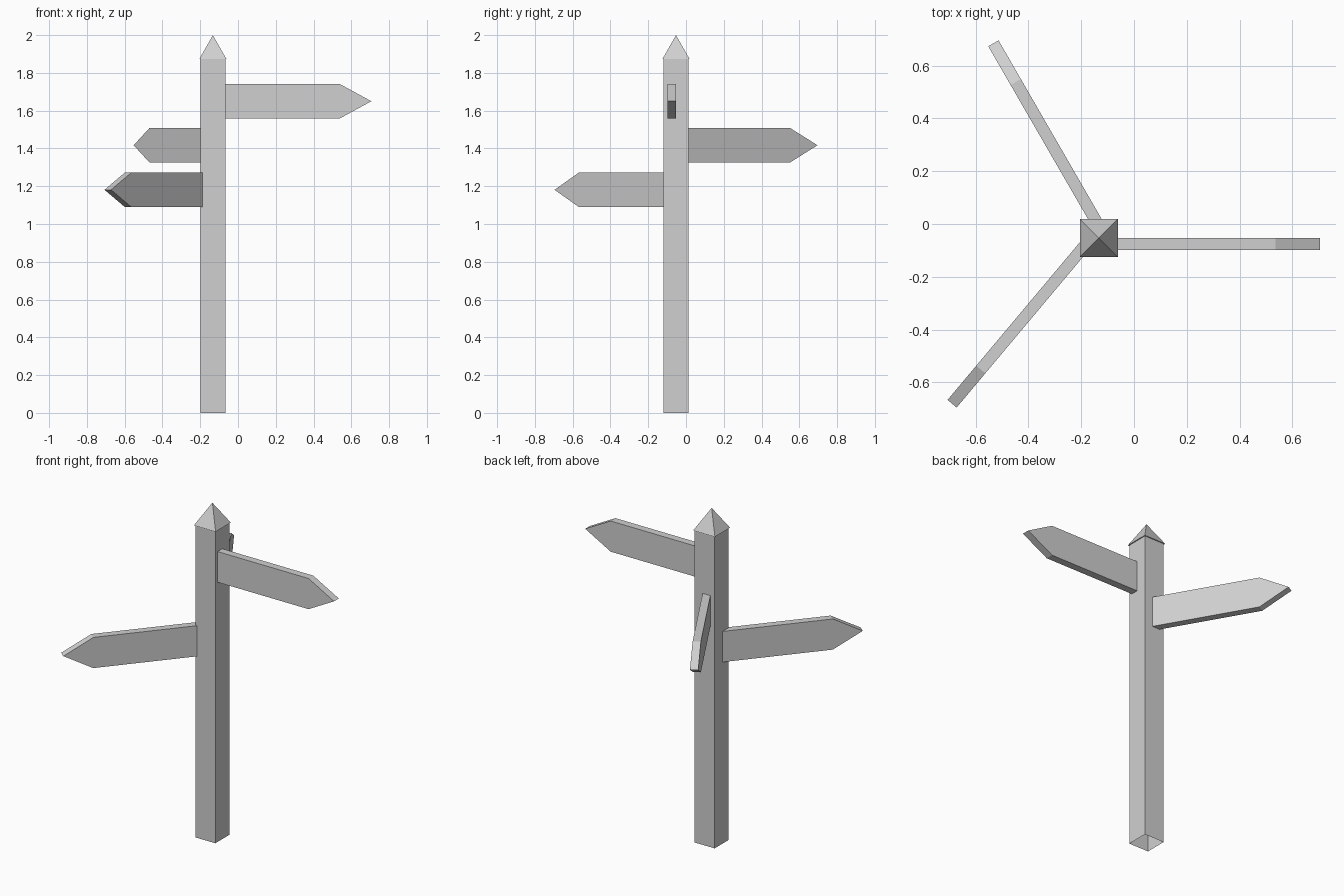
import bpy, bmesh, math
from mathutils import Matrix

if "Cube" in bpy.data.objects:
    bpy.data.objects.remove(bpy.data.objects["Cube"])

CX, CY = -0.133, -0.053          # post centre
POST, CAP, CAP_Z = 0.132, 0.144, 1.873
THICK = 0.045                    # sign board thickness

grey = bpy.data.materials.new("light grey")
grey.diffuse_color = (0.63, 0.63, 0.63, 1)
grey.use_nodes = True
grey.node_tree.nodes["Principled BSDF"].inputs["Base Color"].default_value = grey.diffuse_color


def finish(name, bm, matrix):
    bmesh.ops.recalc_face_normals(bm, faces=bm.faces)
    mesh = bpy.data.meshes.new(name)
    bm.to_mesh(mesh)
    bm.free()
    mesh.materials.append(grey)
    ob = bpy.data.objects.new(name, mesh)
    ob.matrix_world = matrix
    bpy.context.collection.objects.link(ob)


# Square post, open at the bottom
bm = bmesh.new()
bmesh.ops.create_cube(bm, size=1)
bmesh.ops.scale(bm, vec=(POST, POST, CAP_Z), verts=bm.verts)
bottom = [f for f in bm.faces if f.normal.z < -0.5]
bmesh.ops.delete(bm, geom=bottom, context='FACES_ONLY')
finish("post", bm, Matrix.Translation((CX, CY, CAP_Z / 2)))

# Pyramid cap, slightly wider than the post
bm = bmesh.new()
bmesh.ops.create_cone(bm, cap_ends=True, segments=4, radius1=CAP / math.sqrt(2),
                      radius2=0, depth=2 - CAP_Z)
bmesh.ops.rotate(bm, verts=bm.verts, matrix=Matrix.Rotation(math.pi / 4, 3, 'Z'))
bmesh.ops.remove_doubles(bm, verts=bm.verts, dist=1e-5)
finish("post_cap", bm, Matrix.Translation((CX, CY, (2 + CAP_Z) / 2)))

# Pointed boards: arrow profile extruded to one side of the post's centre line
ARROW = [(0, -0.092), (0.67, -0.092), (0.839, 0), (0.67, 0.092), (0, 0.092)]
for name, angle, z in (("upper_sign", 0, 1.65), ("middle_sign", 120, 1.417),
                       ("lower_sign", 230, 1.181)):
    bm = bmesh.new()
    face = bm.faces.new([bm.verts.new((x, 0, h)) for x, h in ARROW])
    side = bmesh.ops.extrude_face_region(bm, geom=[face], use_keep_orig=True)["geom"]
    bmesh.ops.translate(bm, vec=(0, -THICK, 0),
                        verts=[v for v in side if isinstance(v, bmesh.types.BMVert)])
    finish(name, bm, Matrix.Translation((CX, CY, z))
           @ Matrix.Rotation(math.radians(angle), 4, 'Z'))
